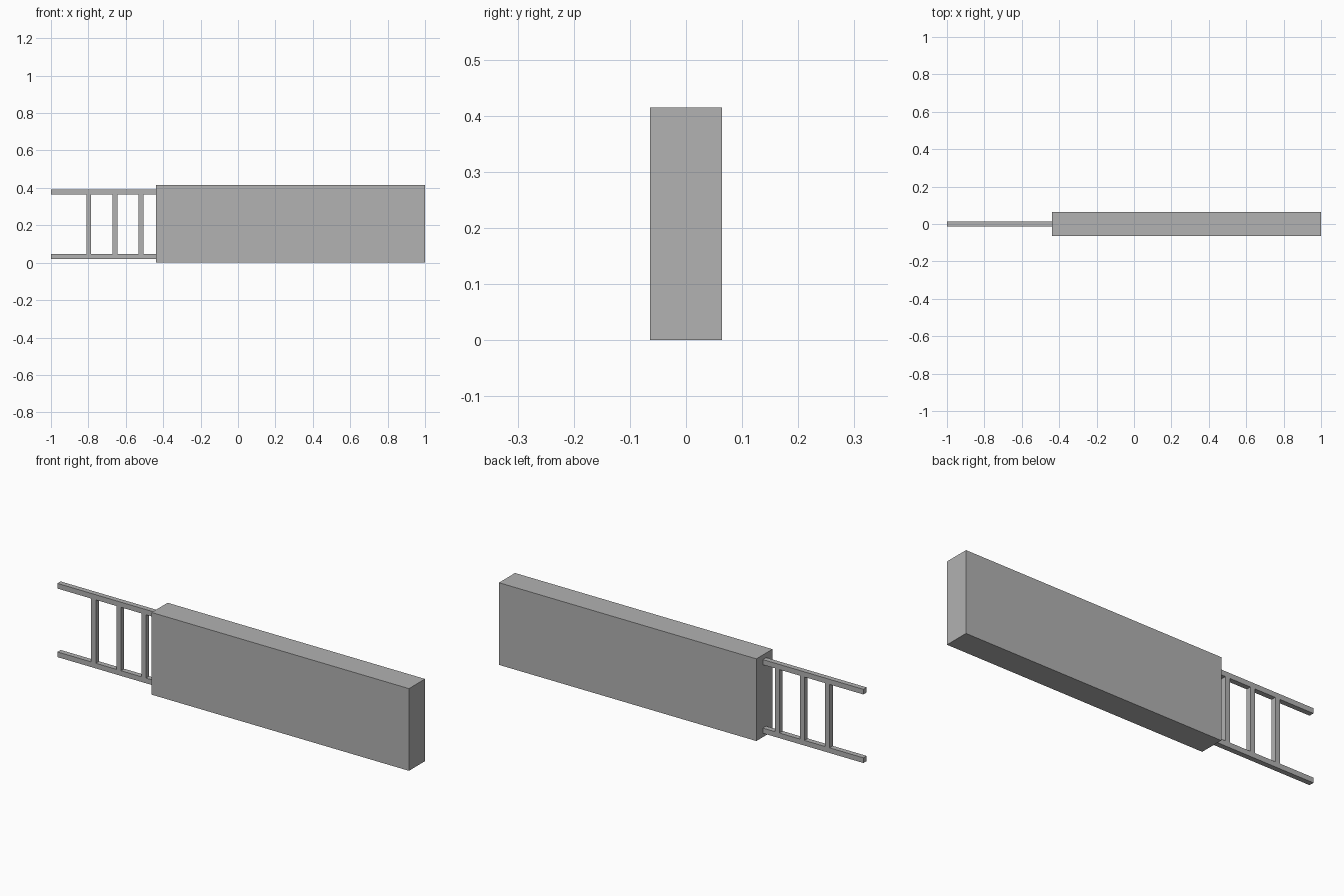
import bpy

cube = bpy.data.objects.get("Cube")
if cube:
    bpy.data.objects.remove(cube, do_unlink=True)

# Single plain grey material
GREY = (0.445, 0.445, 0.445, 1)
grey = bpy.data.materials.new("plain grey")
grey.use_nodes = True
grey.diffuse_color = GREY
grey.node_tree.nodes["Principled BSDF"].inputs["Base Color"].default_value = GREY


def box(name, x, y, z):
    """Box spanning the given (low, high) range on each axis."""
    spans = (x, y, z)
    bpy.ops.mesh.primitive_cube_add(size=1, location=[(a + b) / 2 for a, b in spans])
    obj = bpy.context.object
    obj.name = name
    obj.scale = [b - a for a, b in spans]
    bpy.ops.object.transform_apply(location=False, rotation=False, scale=True)
    obj.data.materials.append(grey)
    return obj


BAR = 0.026           # square bar thickness of the ladder
DEPTH = (-BAR / 2, BAR / 2)
LOW, HIGH = 0.02, 0.366   # undersides of the two rails
BODY_START = -0.438

# Solid block
box("body_block", (BODY_START, 1), (-0.064, 0.064), (0, 0.415))

# Ladder rails, seated slightly into the block
for name, z in (("lower_rail", LOW), ("upper_rail", HIGH)):
    box(name, (-1, BODY_START + 0.02), DEPTH, (z, z + BAR))

# Evenly spaced rungs between the rails
for i in range(3):
    x = -0.798 + 0.14 * i
    box(f"rung_{i + 1}", (x - BAR / 2, x + BAR / 2), DEPTH, (LOW + BAR, HIGH))
